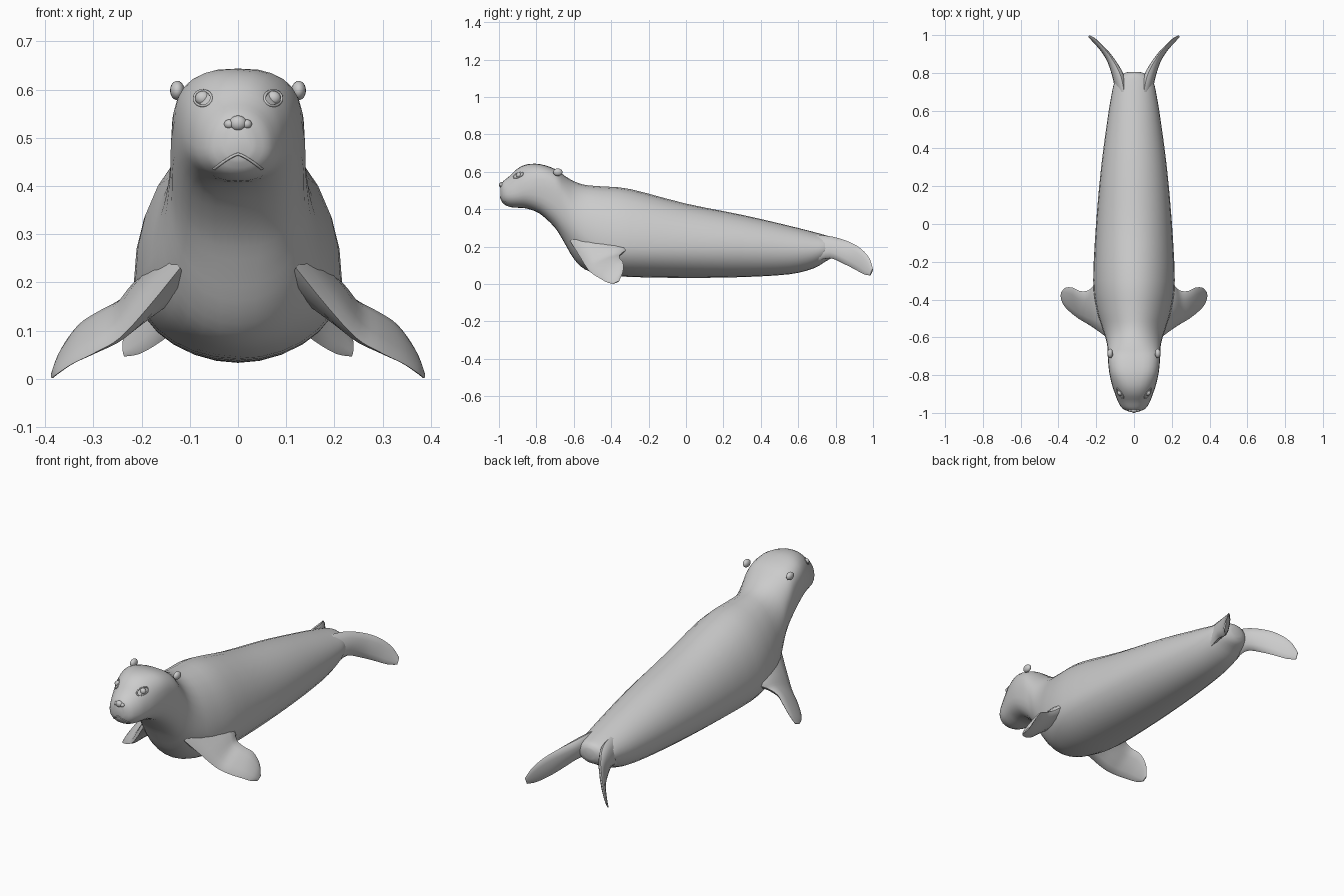
import bpy, bmesh
from math import sin, cos, pi, radians
from mathutils import Vector
from mathutils.bvhtree import BVHTree

if "Cube" in bpy.data.objects:
    bpy.data.objects.remove(bpy.data.objects["Cube"])


def finish(name, bm, mirror=False, angle=50):
    bmesh.ops.recalc_face_normals(bm, faces=bm.faces)
    me = bpy.data.meshes.new(name)
    bm.to_mesh(me)
    bm.free()
    ob = bpy.data.objects.new(name, me)
    bpy.context.collection.objects.link(ob)
    if mirror:
        ob.modifiers.new("Mirror", 'MIRROR').use_mirror_merge = False
    bpy.ops.object.select_all(action='DESELECT')
    ob.select_set(True)
    bpy.context.view_layer.objects.active = ob
    bpy.ops.object.shade_smooth_by_angle(angle=radians(angle))
    return ob


def spline(rows, steps):
    """Catmull-Rom interpolation through rows of numbers."""
    out = []
    for i in range(len(rows) - 1):
        a, b, c, d = (rows[max(0, min(len(rows) - 1, i + k))] for k in (-1, 0, 1, 2))
        for s in range(steps):
            t = s / steps
            out.append([0.5 * (2*q + (r - p)*t + (2*p - 5*q + 4*r - u)*t*t + (3*q - p - 3*r + u)*t**3)
                        for p, q, r, u in zip(a, b, c, d)])
    return out + [list(rows[-1])]


def loft(rings):
    bm = bmesh.new()
    vs = [[bm.verts.new(p) for p in ring] for ring in rings]
    n = len(vs[0])
    for a, b in zip(vs, vs[1:]):
        for i in range(n):
            bm.faces.new((a[i], a[(i + 1) % n], b[(i + 1) % n], b[i]))
    bm.faces.new(vs[0])
    bm.faces.new(vs[-1])
    return bm


def power(v, e):
    return (1 if v >= 0 else -1) * abs(v) ** (2 / e)


def body_ring(row, n=28):
    y, top, bot, w, mid, e = row
    pts = []
    for i in range(n):
        a = 2 * pi * i / n
        s = power(sin(a), e)
        pts.append((w * power(cos(a), e), y, mid + s * ((top - mid) if s > 0 else (mid - bot))))
    return pts


def flipper(name, rows, n=12):
    """Rows: leading point, trailing point, half thickness."""
    rows = spline(rows, 4)
    rings = []
    for i, r in enumerate(rows):
        lead, trail = Vector(r[:3]), Vector(r[3:6])
        p, q = rows[max(0, i - 1)], rows[min(len(rows) - 1, i + 1)]
        span = Vector(q[:3]) + Vector(q[3:6]) - Vector(p[:3]) - Vector(p[3:6])
        mid, half = (lead + trail) / 2, (trail - lead) / 2
        nor = half.cross(span).normalized()
        rings.append([mid + half * cos(2*pi*k/n) + nor * (r[6] * sin(2*pi*k/n)) for k in range(n)])
    return finish(name, loft(rings), mirror=True)


def blob(name, centre, size, mirror=False):
    bm = bmesh.new()
    bmesh.ops.create_uvsphere(bm, u_segments=16, v_segments=10, radius=1)
    bmesh.ops.scale(bm, vec=size, verts=bm.verts)
    bmesh.ops.translate(bm, vec=centre, verts=bm.verts)
    return finish(name, bm, mirror)


# Head, neck and body: y, top, bottom, half width, widest height, roundness
sections = [
    (-0.992, 0.530, 0.455, 0.030, 0.485, 2.0),
    (-0.975, 0.552, 0.428, 0.063, 0.480, 2.1),
    (-0.940, 0.580, 0.412, 0.085, 0.480, 2.1),
    (-0.900, 0.618, 0.408, 0.100, 0.490, 2.2),
    (-0.850, 0.640, 0.403, 0.117, 0.510, 2.4),
    (-0.780, 0.641, 0.375, 0.132, 0.520, 2.8),
    (-0.700, 0.615, 0.300, 0.139, 0.490, 2.8),
    (-0.650, 0.580, 0.220, 0.141, 0.420, 2.4),
    (-0.600, 0.550, 0.135, 0.152, 0.330, 2.1),
    (-0.540, 0.530, 0.078, 0.172, 0.260, 2.0),
    (-0.450, 0.522, 0.052, 0.198, 0.220, 2.0),
    (-0.300, 0.508, 0.038, 0.216, 0.200, 2.0),
    (0.000, 0.430, 0.033, 0.201, 0.195, 2.0),
    (0.300, 0.370, 0.037, 0.174, 0.190, 2.0),
    (0.550, 0.312, 0.052, 0.141, 0.180, 2.0),
    (0.680, 0.279, 0.083, 0.120, 0.180, 2.0),
    (0.750, 0.260, 0.123, 0.103, 0.190, 2.0),
    (0.790, 0.246, 0.145, 0.070, 0.195, 2.0),
    (0.805, 0.225, 0.170, 0.030, 0.200, 2.0),
]
bm = loft([body_ring(r) for r in spline(sections, 3)])
bmesh.ops.recalc_face_normals(bm, faces=bm.faces)
surface = BVHTree.FromBMesh(bm)
finish("body", bm)


def on_face(x, z):
    return surface.ray_cast(Vector((x, -2, z)), Vector((0, 1, 0)))[0]


# Front flippers
flipper("front_flippers", [
    (0.120, -0.620, 0.230, 0.140, -0.260, 0.200, 0.050),
    (0.185, -0.570, 0.150, 0.200, -0.310, 0.185, 0.036),
    (0.245, -0.530, 0.085, 0.240, -0.350, 0.160, 0.022),
    (0.295, -0.500, 0.055, 0.285, -0.355, 0.140, 0.015),
    (0.345, -0.460, 0.030, 0.325, -0.337, 0.115, 0.011),
    (0.375, -0.425, 0.010, 0.362, -0.337, 0.065, 0.008),
    (0.386, -0.390, 0.001, 0.383, -0.358, 0.015, 0.004),
])

# Hind flippers
flipper("hind_flippers", [
    (0.050, 0.690, 0.265, 0.085, 0.690, 0.120, 0.025),
    (0.072, 0.790, 0.252, 0.095, 0.770, 0.138, 0.028),
    (0.120, 0.880, 0.222, 0.125, 0.850, 0.105, 0.018),
    (0.167, 0.940, 0.185, 0.160, 0.905, 0.077, 0.012),
    (0.208, 0.982, 0.135, 0.203, 0.952, 0.052, 0.008),
    (0.238, 0.999, 0.080, 0.236, 0.985, 0.046, 0.004),
])

# Eyes, with thin lids around them
eye = on_face(0.073, 0.582) + Vector((0, 0.006, 0))
blob("eyes", eye, (0.016, 0.014, 0.015), True)

# Nose: bridge and nostril wings
nose = on_face(0, 0.525)
blob("nose", (0, nose.y + 0.006, 0.530), (0.018, 0.014, 0.016))
wing = on_face(0.018, 0.528)
blob("nostrils", wing + Vector((0, 0.004, 0)), (0.011, 0.011, 0.010), True)

# Ears
blob("ears", (0.126, -0.685, 0.598), (0.015, 0.025, 0.020), True)


# Fine tubes that hug the face
def face_line(name, points, radius, closed=False):
    cu = bpy.data.curves.new(name, 'CURVE')
    cu.dimensions = '3D'
    cu.bevel_depth = radius
    cu.bevel_resolution = 1
    sp = cu.splines.new('POLY')
    sp.points.add(len(points) - 1)
    for p, (x, z) in zip(sp.points, points):
        p.co = (*on_face(x, z), 1)
    sp.use_cyclic_u = closed
    bpy.context.collection.objects.link(bpy.data.objects.new(name, cu))


face_line("mouth", [(0.005 * i, 0.466 - 0.031 * (abs(i) / 10) ** 1.3) for i in range(-10, 11)], 0.003)
for side, label in ((-1, "left"), (1, "right")):
    face_line("eyelid_" + label, [(side * 0.073 + 0.018 * cos(a * pi / 8), 0.582 + 0.016 * sin(a * pi / 8))
                                  for a in range(16)], 0.003, True)
